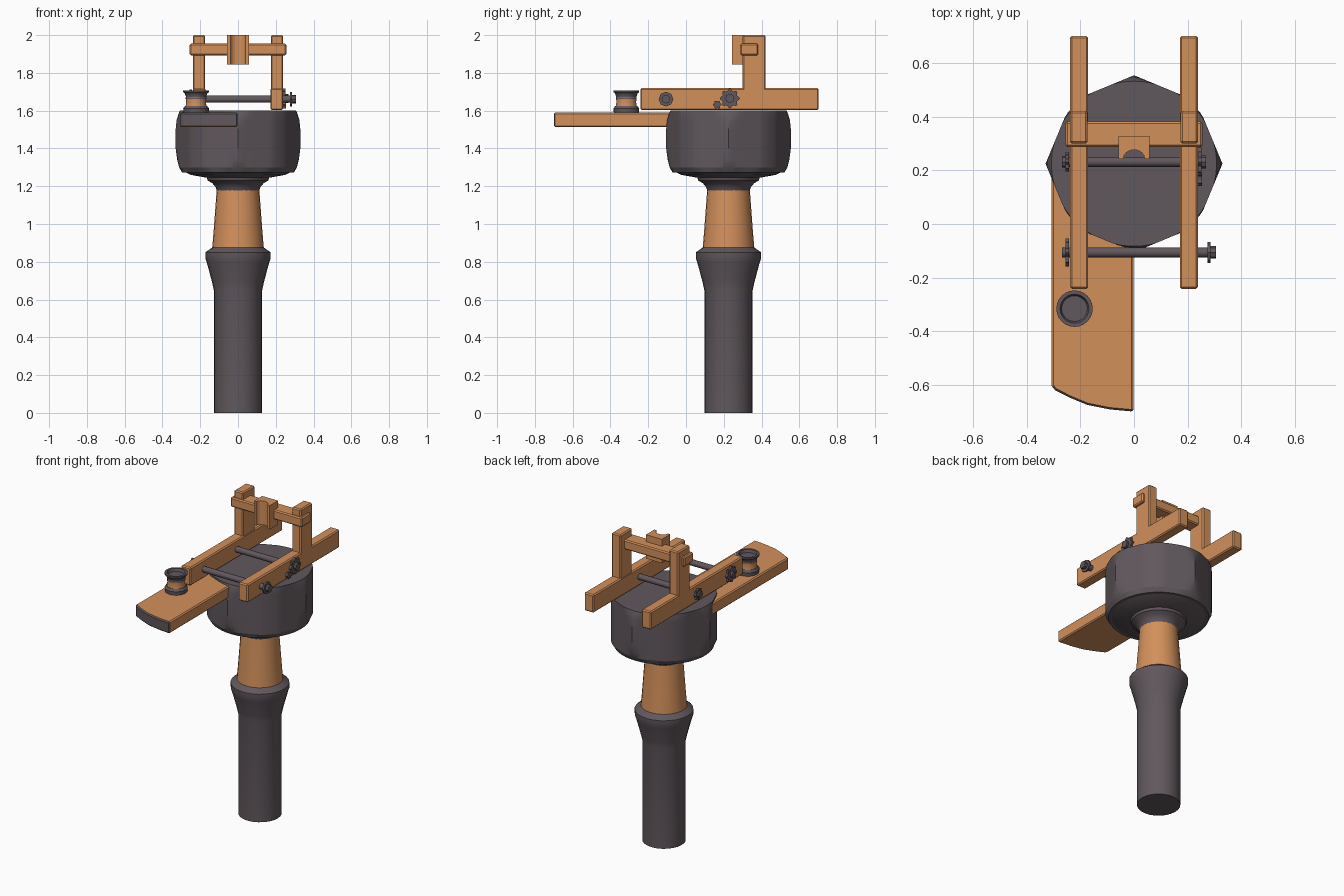
import bpy, bmesh, math
from mathutils import Vector

if "Cube" in bpy.data.objects:
    bpy.data.objects.remove(bpy.data.objects["Cube"])

def material(name, col):
    m = bpy.data.materials.new(name)
    m.diffuse_color = (*col, 1)
    m.use_nodes = True
    m.node_tree.nodes["Principled BSDF"].inputs["Base Color"].default_value = m.diffuse_color
    return m

ORANGE = material("warm_orange", (0.65, 0.28, 0.105))
DARK = material("dark_grey", (0.118, 0.096, 0.108))
CY = 0.225  # y of the column axis

def finish(name, bm, mats, smooth=None, bevel=0):
    bmesh.ops.recalc_face_normals(bm, faces=bm.faces[:])
    me = bpy.data.meshes.new(name)
    bm.to_mesh(me)
    bm.free()
    for m in mats:
        me.materials.append(m)
    if smooth:
        for p in me.polygons:
            p.use_smooth = True
        me.set_sharp_from_angle(angle=math.radians(smooth))
    ob = bpy.data.objects.new(name, me)
    bpy.context.collection.objects.link(ob)
    if bevel:
        b = ob.modifiers.new("bevel", 'BEVEL')
        b.width, b.segments, b.limit_method = bevel, 1, 'ANGLE'
        b.angle_limit = math.radians(40)
    return ob

def loft(name, rings, mat, smooth=35):
    """Skin a list of equal-length point rings and cap both ends."""
    bm = bmesh.new()
    vs = [[bm.verts.new(p) for p in r] for r in rings]
    n = len(vs[0])
    for a, b in zip(vs, vs[1:]):
        for i in range(n):
            bm.faces.new((a[i], a[(i + 1) % n], b[(i + 1) % n], b[i]))
    bm.faces.new(vs[0])
    bm.faces.new(vs[-1])
    return finish(name, bm, [mat], smooth)

def lathe(name, profile, cx, cy, mat, n=24):
    ang = [2 * math.pi * i / n for i in range(n)]
    return loft(name, [[(cx + r * math.cos(a), cy + r * math.sin(a), z) for a in ang]
                       for r, z in profile], mat)

def prism_x(name, pts, x0, x1, mat, smooth=None):
    """Extrude a (y, z) outline along x."""
    return loft(name, [[(x, y, z) for y, z in pts] for x in (x0, x1)], mat, smooth)

def disc(name, y, z, r, x0, x1, n=12, lobes=0):
    n = lobes * 6 if lobes else n
    pts = []
    for i in range(n):
        a = 2 * math.pi * i / n
        k = r * (0.88 + 0.12 * math.cos(lobes * a)) if lobes else r
        pts.append((y + k * math.cos(a), z + k * math.sin(a)))
    return prism_x(name, pts, x0, x1, DARK, 40)

def prism_z(name, pts, z0, z1, mats, bevel, dark_rule=None):
    bm = bmesh.new()
    f = bm.faces.new([bm.verts.new((x, y, z0)) for x, y in pts])
    g = bmesh.ops.extrude_face_region(bm, geom=[f])
    for v in g['geom']:
        if isinstance(v, bmesh.types.BMVert):
            v.co.z = z1
    bmesh.ops.recalc_face_normals(bm, faces=bm.faces[:])
    if dark_rule:
        for f in bm.faces:
            f.material_index = int(dark_rule(f))
    return finish(name, bm, mats, None, bevel)

def box(name, x, y, z, mat=ORANGE, bevel=0.007):
    pts = [(x[0], y[0]), (x[1], y[0]), (x[1], y[1]), (x[0], y[1])]
    return prism_z(name, pts, z[0], z[1], [mat], bevel)

# Column: dark shaft with flared collar, orange taper, dark neck
lathe("shaft", [(.128, 0), (.128, .65), (.137, .69), (.15, .74), (.165, .795), (.173, .82),
                (.173, .85), (.137, .875)], 0, CY, DARK)
lathe("neck_taper", [(.137, .87), (.13, .95), (.113, 1.18)], 0, CY, ORANGE)
lathe("neck_flare", [(.112, 1.175), (.118, 1.195), (.135, 1.215), (.16, 1.23),
                     (.165, 1.245), (.25, 1.26), (.29, 1.28)], 0, CY, DARK, 32)

# Faceted head: octagon limited by a barrel profile, with trimmed diagonals
def head_ring(z, rmax, n=96):
    ring = []
    for i in range(n):
        deg = 360 * i / n
        a = math.radians(deg)
        r = .305 / math.cos(math.radians(deg % 45 - 22.5))
        if abs(deg % 90 - 45) < 12:
            r = min(r, .312)
        r = min(r, rmax)
        ring.append((r * math.cos(a), CY + r * math.sin(a), z))
    return ring

loft("faceted_head", [head_ring(z, r) for z, r in (
    (1.272, .295), (1.30, .312), (1.34, .322), (1.40, .331), (1.50, .331),
    (1.55, .325), (1.58, .316), (1.60, .308))], DARK, 18)

# Side plate with a dark curved front end
prism_z("side_plate", [(-.307, .2), (-.307, -.605), (-.295, -.62), (-.24, -.648), (-.175, -.675),
                       (-.09, -.692), (-.002, -.70), (-.002, .2)], 1.513, 1.589,
        [ORANGE, DARK], .007,
        lambda f: f.normal.y < -.3 and f.calc_center_median().y < -.6)

# Small spool standing on the plate
SX, SY = -.222, -.316
lathe("spool_base", [(.066, 1.585), (.068, 1.612), (.058, 1.625)], SX, SY, DARK)
lathe("spool_body", [(.056, 1.62), (.052, 1.645), (.055, 1.67)], SX, SY, ORANGE)
lathe("spool_cup", [(.055, 1.663), (.054, 1.675), (.06, 1.692), (.068, 1.698), (.068, 1.708),
                    (.054, 1.708), (.048, 1.69)], SX, SY, DARK)

# Rails and posts, mirrored left and right
for s, side in ((-1, "left"), (1, "right")):
    xs = sorted((s * .171, s * .239))
    box(side + "_rail", xs, (-.242, .702), (1.603, 1.72))
    px = sorted((s * .174, s * .239))
    box(side + "_post", px, (.30, .422), (1.70, 2.0))

# Crossbar and notched centre block
box("crossbar", (-.256, .256), (.287, .382), (1.893, 1.955))
notch = [(.04 * math.cos(a), .243 + .034 * math.sin(a))
         for a in (math.pi * i / 8 for i in range(8, -1, -1))]
prism_z("notched_block", [(-.057, .243)] + notch + [(.057, .243), (.057, .328), (-.057, .328)],
        1.845, 2.0, [ORANGE], 0)

# Two rods through the rails with their end knobs
Z = 1.661
disc("front_rod", -.106, Z, .019, -.268, .305)
disc("rear_rod", .232, Z, .019, -.268, .268)
disc("front_left_gear", -.106, Z, .052, -.256, -.243, lobes=8)
disc("front_right_disc", -.106, Z, .039, .274, .285, n=8)
disc("front_right_stub", -.106, Z, .023, .285, .306, n=8)
disc("rear_left_knob", .232, Z, .036, -.256, -.243, lobes=8)
disc("rear_left_stub", .232, Z, .022, -.268, -.256, n=8)
disc("rear_right_gear", .232, Z + .004, .053, .238, .252, lobes=8)
disc("rear_right_stub", .232, Z + .004, .024, .252, .268, n=8)
disc("small_gear", .165, 1.632, .023, .238, .254, lobes=6)
